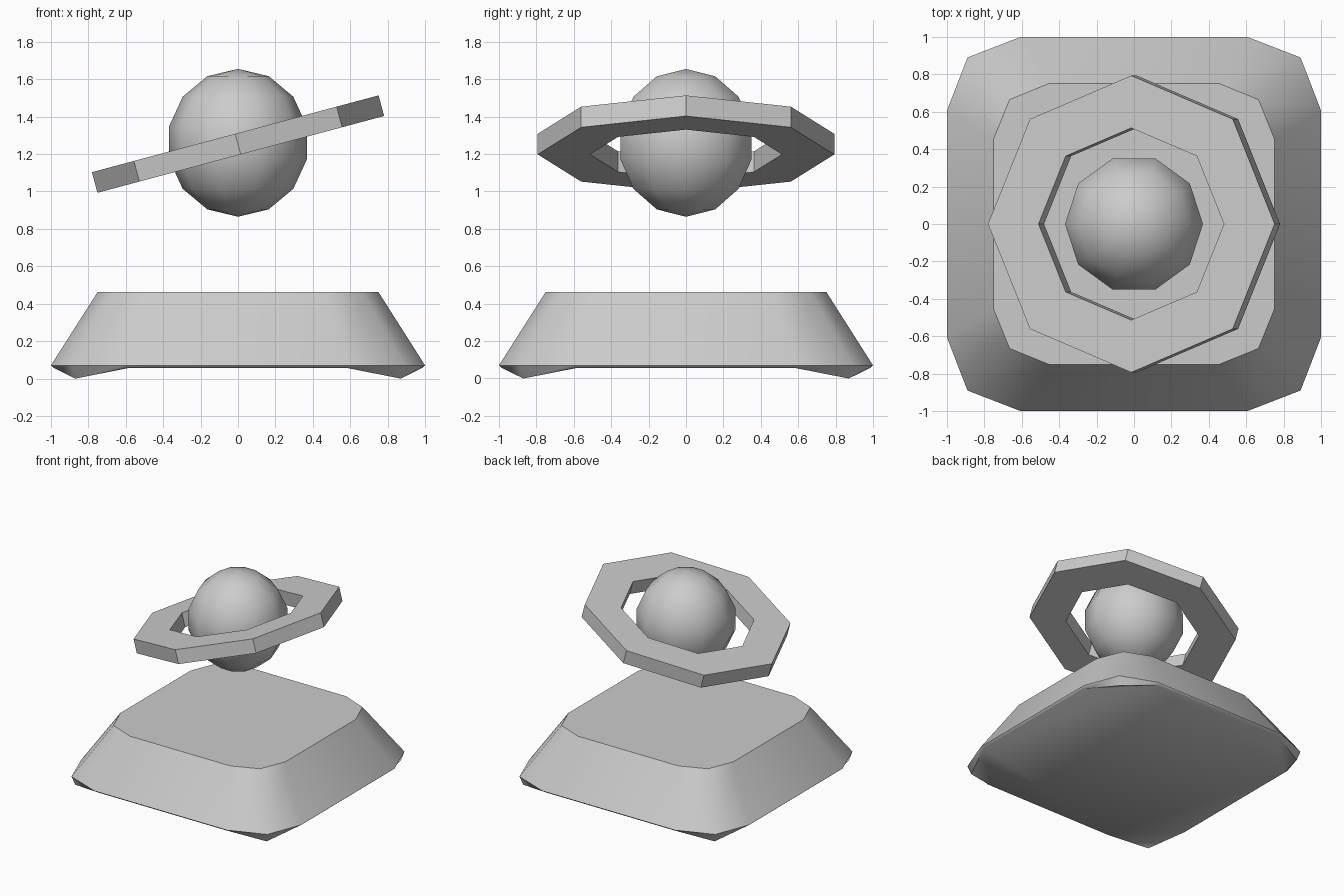
import bpy, bmesh, math
from mathutils import Matrix, Vector

if "Cube" in bpy.data.objects:
    bpy.data.objects.remove(bpy.data.objects["Cube"])

grey = bpy.data.materials.new("light_grey")
grey.diffuse_color = (0.6, 0.6, 0.6, 1)
grey.use_nodes = True
grey.node_tree.nodes["Principled BSDF"].inputs["Base Color"].default_value = grey.diffuse_color


def polygon(r, z, n):
    """Regular ring of points with one vertex on +x."""
    return [Vector((r * math.cos(2 * math.pi * i / n), r * math.sin(2 * math.pi * i / n), z))
            for i in range(n)]


def rounded_square(side, mid, corner, z, corner_z):
    """Square with three points per corner; the corner point has its own height."""
    pts = []
    for k in range(4):
        turn = Matrix.Rotation(k * math.pi / 2, 4, 'Z')
        for p in ((side, mid, z), (corner, corner, corner_z), (mid, side, z)):
            pts.append(turn @ Vector(p))
    return pts


def loft(name, rings, angle, wrap=False, extra_faces=(), matrix=Matrix()):
    """Bridge rings of points with quads; extra_faces index all points in order."""
    bm = bmesh.new()
    verts = [bm.verts.new(p) for ring in rings for p in ring]
    n, m = len(rings[0]), len(rings)
    for j in range(m if wrap else m - 1):
        a, b = j * n, ((j + 1) % m) * n
        for i in range(n):
            k = (i + 1) % n
            bm.faces.new([verts[a + i], verts[a + k], verts[b + k], verts[b + i]])
    for f in extra_faces:
        bm.faces.new([verts[i] for i in f])
    bmesh.ops.remove_doubles(bm, verts=bm.verts[:], dist=0.0005)
    bmesh.ops.recalc_face_normals(bm, faces=bm.faces[:])
    mesh = bpy.data.meshes.new(name)
    bm.to_mesh(mesh)
    bm.free()
    mesh.materials.append(grey)
    ob = bpy.data.objects.new(name, mesh)
    bpy.context.collection.objects.link(ob)
    ob.matrix_world = matrix
    bpy.ops.object.select_all(action='DESELECT')
    ob.select_set(True)
    bpy.context.view_layer.objects.active = ob
    bpy.ops.object.shade_smooth_by_angle(angle=math.radians(angle))
    return ob


# Tapered base with drooping underside corners
base_rings = [rounded_square(0.985, 0.58, 0.87, 0.057, 0.0),
              rounded_square(1.0, 0.605, 0.89, 0.07, 0.07),
              rounded_square(0.75, 0.455, 0.665, 0.463, 0.463)]
caps = [list(range(24, 36)), [i for i in range(12) if i % 3 != 1]]
caps += [[3 * k, 3 * k + 1, 3 * k + 2] for k in range(4)]
loft("base", base_rings, 50, extra_faces=caps)

# Floating ball
ball = [polygon(0.378 * math.sin(math.pi * j / 7), -0.395 * math.cos(math.pi * j / 7), 10)
        for j in range(8)]
loft("ball", ball, 60, matrix=Matrix.Translation((0, 0, 1.26)))

# Tilted octagonal ring around the ball
ring = [polygon(r, z, 8) for r, z in
        ((0.793, 0.057), (0.793, -0.057), (0.513, -0.057), (0.513, 0.057))]
loft("ring", ring, 30, wrap=True,
     matrix=Matrix.Translation((0, 0, 1.253)) @ Matrix.Rotation(math.radians(-15), 4, 'Y'))
